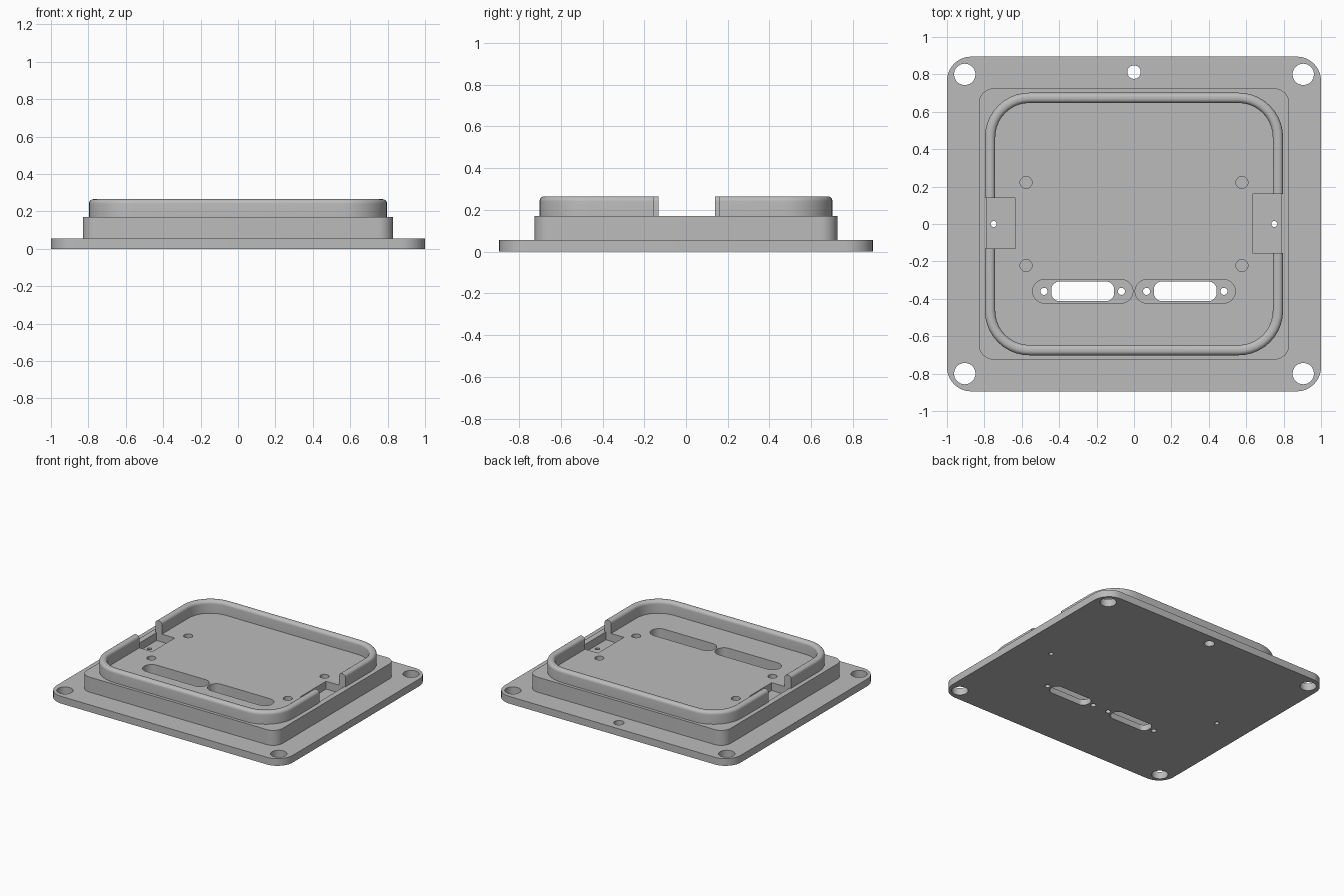
import bpy, bmesh
from math import cos, sin, pi, radians

if "Cube" in bpy.data.objects:
    bpy.data.objects.remove(bpy.data.objects["Cube"])

grey = bpy.data.materials.new("plain grey")
grey.use_nodes = True
colour = (0.5, 0.5, 0.5, 1)
grey.diffuse_color = colour
grey.node_tree.nodes["Principled BSDF"].inputs["Base Color"].default_value = colour


def outline(cx, cy, hx, hy, r, seg=10):
    """Rounded rectangle, counter-clockwise; a circle when r equals both half sizes."""
    if r == 0:
        return [(cx + sx * hx, cy + sy * hy) for sx, sy in ((1, 1), (-1, 1), (-1, -1), (1, -1))]
    pts = []
    for k, (sx, sy) in enumerate(((1, 1), (-1, 1), (-1, -1), (1, -1))):
        for i in range(seg + 1):
            a = (k + i / seg) * pi / 2
            pts.append((cx + sx * (hx - r) + r * cos(a), cy + sy * (hy - r) + r * sin(a)))
    return pts


def finish(name, bm):
    bmesh.ops.remove_doubles(bm, verts=bm.verts, dist=1e-5)
    bmesh.ops.recalc_face_normals(bm, faces=bm.faces)
    mesh = bpy.data.meshes.new(name)
    bm.to_mesh(mesh)
    bm.free()
    mesh.materials.append(grey)
    ob = bpy.data.objects.new(name, mesh)
    bpy.context.collection.objects.link(ob)
    return ob


def prism(name, z0, z1, cx, cy, hx, hy, r):
    bm = bmesh.new()
    base = bm.faces.new([bm.verts.new((x, y, z0)) for x, y in outline(cx, cy, hx, hy, r)])
    top = bmesh.ops.extrude_face_region(bm, geom=[base], use_keep_orig=True)["geom"]
    for v in top:
        if isinstance(v, bmesh.types.BMVert):
            v.co.z = z1
    return finish(name, bm)


def combine(target, tool, operation):
    mod = target.modifiers.new("cut", "BOOLEAN")
    mod.operation = operation
    mod.solver = "EXACT"
    mod.object = tool
    bpy.context.view_layer.objects.active = target
    bpy.ops.object.modifier_apply(modifier=mod.name)
    bpy.data.objects.remove(tool)


def cut(target, z0, z1, cx, cy, hx, hy, r):
    combine(target, prism("cutter", z0, z1, cx, cy, hx, hy, r), "DIFFERENCE")


def drill(target, z0, x, y, r):
    cut(target, z0, 0.5, x, y, r, r, r)


# Flange plate with the raised block on it
flange, block, top = 0.055, 0.17, 0.265
body = prism("mounting_body", 0, flange, 0, 0, 1, 0.895, 0.13)
combine(body, prism("raised_block", 0.02, block, 0, 0, 0.83, 0.725, 0.08), "UNION")

# Flange holes
for sx in (-1, 1):
    for sy in (-1, 1):
        drill(body, -0.1, sx * 0.905, sy * 0.8, 0.057)
        drill(body, 0.07, sx * 0.577, sy * 0.222, 0.032)
drill(body, -0.1, 0, 0.812, 0.036)

# Connector recesses with their slots and screw holes
for sx in (-1, 1):
    x = sx * 0.274
    cut(body, 0.045, 0.5, x, -0.36, 0.268, 0.063, 0.063)
    cut(body, -0.1, 0.5, x, -0.36, 0.168, 0.053, 0.045)
    for dx in (-0.207, 0.207):
        drill(body, -0.1, x + dx, -0.36, 0.019)

# Rounded rim swept round the block
profile = [(0, block), (0, top - 0.024)]
for i in range(1, 7):
    a = i / 6 * pi / 2
    profile.append((0.024 * (1 - cos(a)), top - 0.024 * (1 - sin(a))))
profile += [(0.055 - d, z) for d, z in reversed(profile)]
bm = bmesh.new()
rings = [[bm.verts.new((x, y, z)) for x, y in outline(0, 0, 0.797 - d, 0.702 - d, 0.238 - d)]
         for d, z in profile]
for a, b in zip(rings, rings[1:] + rings[:1]):
    for i in range(len(a)):
        j = (i + 1) % len(a)
        bm.faces.new((a[i], a[j], b[j], b[i]))
rim = finish("raised_rim", bm)

# Side latch pockets and matching gaps in the rim
for sx, half, cy in ((-1, 0.136, 0.004), (1, 0.157, 0.003)):
    cut(body, 0.11, 0.5, sx * 0.71, cy, 0.077, half, 0)
    drill(body, -0.1, sx * 0.75, 0, 0.016)
    cut(rim, 0.1, 0.5, sx * 0.77, cy, 0.1, half, 0)

# Smooth curved walls, crisp edges
for ob in (body, rim):
    bpy.ops.object.select_all(action="DESELECT")
    ob.select_set(True)
    bpy.context.view_layer.objects.active = ob
    bpy.ops.object.shade_smooth_by_angle(angle=radians(30))
